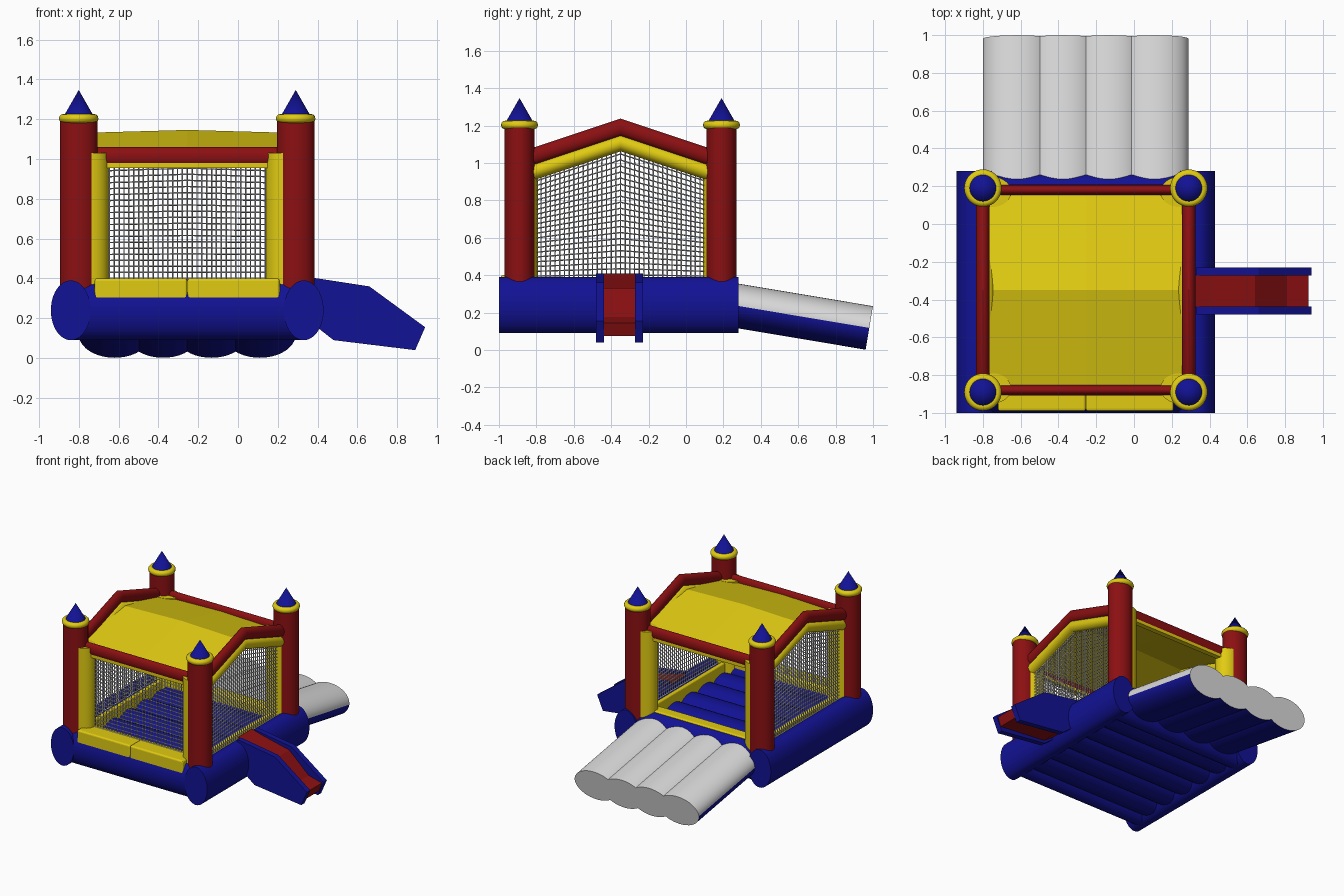
import bpy
import bmesh
import math
from mathutils import Vector

cube = bpy.data.objects.get("Cube")
if cube:
    bpy.data.objects.remove(cube, do_unlink=True)


def material(name, r, g, b):
    m = bpy.data.materials.new(name)
    m.use_nodes = True
    m.diffuse_color = (r, g, b, 1)
    m.node_tree.nodes["Principled BSDF"].inputs["Base Color"].default_value = (r, g, b, 1)
    return m


BLUE = material("deep blue", 0.006, 0.006, 0.3)
RED = material("dark red", 0.26, 0.005, 0.006)
YELLOW = material("bright yellow", 0.75, 0.6, 0.006)
WHITE = material("soft white", 0.7, 0.7, 0.7)

X, Y, Z = Vector((1, 0, 0)), Vector((0, 1, 0)), Vector((0, 0, 1))
CX, CY = -0.255, -0.35          # centre of the house
HX, HY = 0.545, 0.54            # tower offsets from the centre


def finish(name, bm, *mats, smooth=True):
    bmesh.ops.recalc_face_normals(bm, faces=bm.faces)
    mesh = bpy.data.meshes.new(name)
    bm.to_mesh(mesh)
    bm.free()
    ob = bpy.data.objects.new(name, mesh)
    bpy.context.collection.objects.link(ob)
    for m in mats:
        mesh.materials.append(m)
    if smooth:
        bpy.ops.object.select_all(action="DESELECT")
        ob.select_set(True)
        bpy.context.view_layer.objects.active = ob
        bpy.ops.object.shade_smooth_by_angle(angle=math.radians(35))
    return ob


def loft(rings):
    """Skin closed rings of points and cap both ends."""
    bm = bmesh.new()
    loops = [[bm.verts.new(p) for p in ring] for ring in rings]
    n = len(loops[0])
    for a, b in zip(loops, loops[1:]):
        for i in range(n):
            j = (i + 1) % n
            bm.faces.new((a[i], a[j], b[j], b[i]))
    bm.faces.new(loops[0])
    bm.faces.new(loops[-1])
    return bm


def tube(name, path, u, v, mat, n=32):
    """Elliptical tube along a path, with half axes u and v."""
    turn = [math.tau * i / n for i in range(n)]
    rings = [[Vector(p) + u * math.cos(t) + v * math.sin(t) for t in turn] for p in path]
    return finish(name, loft(rings), mat)


def box(name, lo, hi, mat, bevel=0.0):
    (x0, y0, z0), (x1, y1, z1) = lo, hi
    bm = loft([[(x0, y0, z), (x1, y0, z), (x1, y1, z), (x0, y1, z)] for z in (z0, z1)])
    ob = finish(name, bm, mat, smooth=False)
    if bevel:
        mod = ob.modifiers.new("soft edges", "BEVEL")
        mod.width, mod.segments = bevel, 3
    return ob


def prism(name, outline, y0, y1, mat):
    bm = loft([[(x, y, z) for x, z in outline] for y in (y0, y1)])
    return finish(name, bm, mat, smooth=False)


def net(name, point, columns, rows):
    """Square mesh netting; point maps 0..1 coordinates to space."""
    bm = bmesh.new()
    grid = [[bm.verts.new(point(i / columns, j / rows)) for j in range(rows + 1)]
            for i in range(columns + 1)]
    for a, b in zip(grid, grid[1:]):
        for j in range(rows):
            bm.faces.new((a[j], b[j], b[j + 1], a[j + 1]))
    ob = finish(name, bm, WHITE, smooth=False)
    mod = ob.modifiers.new("strands", "WIREFRAME")
    mod.thickness = 0.01
    mod.use_even_offset = False


def gable(y, peak):
    return peak - abs(y - CY) * 0.333


# Inflated base: outer tubes and floor tubes
for side, x in (("right", -0.84), ("left", 0.33)):
    tube(side + "_base_tube", [(x, -1, 0.24), (x, 0.28, 0.24)], X * 0.1, Z * 0.15, BLUE, 48)
for end, y in (("front", -0.9), ("back", 0.18)):
    tube(end + "_base_tube", [(-0.84, y, 0.24), (0.33, y, 0.24)], Y * 0.1, Z * 0.149, BLUE, 48)
for k in range(5):
    y = -0.75 + k * 0.2
    tube("floor_tube", [(-0.82, y, 0.21), (0.31, y, 0.21)], Y * 0.13, Z * 0.105, BLUE)

# Yellow padding: front bumpers, inner walls and rear threshold
for x0 in (-0.72, CX):
    box("front_bumper", (x0, -0.99, 0.25), (x0 + 0.465, -0.83, 0.4), YELLOW, 0.012)
for x0 in (-0.76, 0.215):
    box("inner_side_pad", (x0, -0.85, 0.2), (x0 + 0.035, 0.15, 0.385), YELLOW, 0.01)
box("rear_threshold", (-0.74, 0.1, 0.2), (0.23, 0.19, 0.4), YELLOW, 0.01)

# Corner towers with collars, cones and inner columns
for sx in (-1, 1):
    for sy in (-1, 1):
        x, y = CX + sx * HX, CY + sy * HY
        tube("tower", [(x, y, 0.25), (x, y, 1.2)], X * 0.095, Y * 0.081, RED)
        cx, cy = x - sx * 0.05, y - sy * 0.02
        tube("corner_column", [(cx, cy, 0.3), (cx, cy, 1.03)], X * 0.1, Y * 0.08, YELLOW)
        bpy.ops.mesh.primitive_torus_add(location=(x, y, 1.203), major_radius=0.076,
                                         minor_radius=0.023, major_segments=40,
                                         minor_segments=12)
        collar = bpy.context.object
        collar.name = "tower_collar"
        collar.data.materials.append(YELLOW)
        bpy.ops.object.shade_smooth()
        bpy.ops.mesh.primitive_cone_add(vertices=32, radius1=0.08, depth=0.14,
                                        location=(x, y, 1.277))
        cone = bpy.context.object
        cone.name = "tower_cone"
        cone.data.materials.append(BLUE)
        bpy.ops.object.shade_smooth_by_angle(angle=math.radians(35))

# Red top beams, with yellow strips beneath
for end, s in (("front", -1), ("back", 1)):
    y = CY + s * 0.53
    tube(end + "_beam", [(CX - HX, y, 1.013), (CX + HX, y, 1.013)], Y * 0.028, Z * 0.047, RED)
    box(end + "_beam_strip", (CX - 0.5, y - 0.02, 0.955), (CX + 0.5, y + 0.02, 0.99), YELLOW)
ys = (CY - HY, CY, CY + HY)
for side, s in (("right", -1), ("left", 1)):
    x = CX + s * HX
    tube(side + "_gable_beam", [(x, y, gable(y, 1.19)) for y in ys], X * 0.036, Z * 0.047, RED)
    x -= s * 0.015
    tube(side + "_gable_strip", [(x, y, gable(y, 1.107)) for y in ys],
         X * 0.048, Z * 0.045, YELLOW)

# Pitched roof sheet, slightly raised in the middle
bm = bmesh.new()
rows = [[bm.verts.new((x, y, z + lift)) for y, z in ((-0.88, 1.0), (CY, 1.125), (0.18, 1.0))]
        for x, lift in ((CX - 0.53, 0), (CX, 0.015), (CX + 0.53, 0))]
for a, b in zip(rows, rows[1:]):
    for j in range(2):
        bm.faces.new((a[j], b[j], b[j + 1], a[j + 1]))
roof = finish("roof", bm, YELLOW, smooth=False)
sheet = roof.modifiers.new("thickness", "SOLIDIFY")
sheet.thickness = 0.012
sheet.offset = 0


# Netting on both sides and the front
def side_net(x):
    def point(u, v):
        y = CY + (u - 0.5) * 1.0
        return (x, y, 0.37 + v * (gable(y, 1.08) - 0.37))
    return point


def front_net(u, v):
    top = 0.985 - abs(u - 0.5) * 0.03
    return (CX + (u - 0.5) * 0.88, -0.865, 0.37 + v * (top - 0.37))


net("right_net", side_net(CX - HX + 0.015), 40, 22)
net("left_net", side_net(CX + HX - 0.015), 40, 22)
net("front_net", front_net, 36, 20)

# Entrance ramp: four tilted tubes, white above and blue below
tilt = math.radians(9.5)
up = Vector((0, math.sin(tilt), math.cos(tilt)))
along = Vector((0, math.cos(tilt), -math.sin(tilt)))
for k in range(4):
    end = Vector((CX + (k - 1.5) * 0.243, 0.98, 0.118))
    ramp = tube("ramp_tube", [end - along * 0.84, end], X * 0.18, up * 0.118, WHITE, 40)
    ramp.data.materials.append(BLUE)
    for face in ramp.data.polygons:
        if face.normal.dot(up) < -0.01:
            face.material_index = 1

# Side slide: red chute between blue walls
wall = [(0.33, 0.41), (0.4, 0.4), (0.66, 0.36), (0.94, 0.155), (0.89, 0.04),
        (0.48, 0.09), (0.34, 0.2)]
chute = [(0.31, 0.41), (0.4, 0.385), (0.64, 0.33), (0.81, 0.175), (0.925, 0.145),
         (0.9, 0.075), (0.49, 0.11), (0.32, 0.22)]
for y in (-0.48, -0.272):
    prism("slide_wall", wall, y, y + 0.042, BLUE)
prism("slide_chute", chute, -0.44, -0.27, RED)
